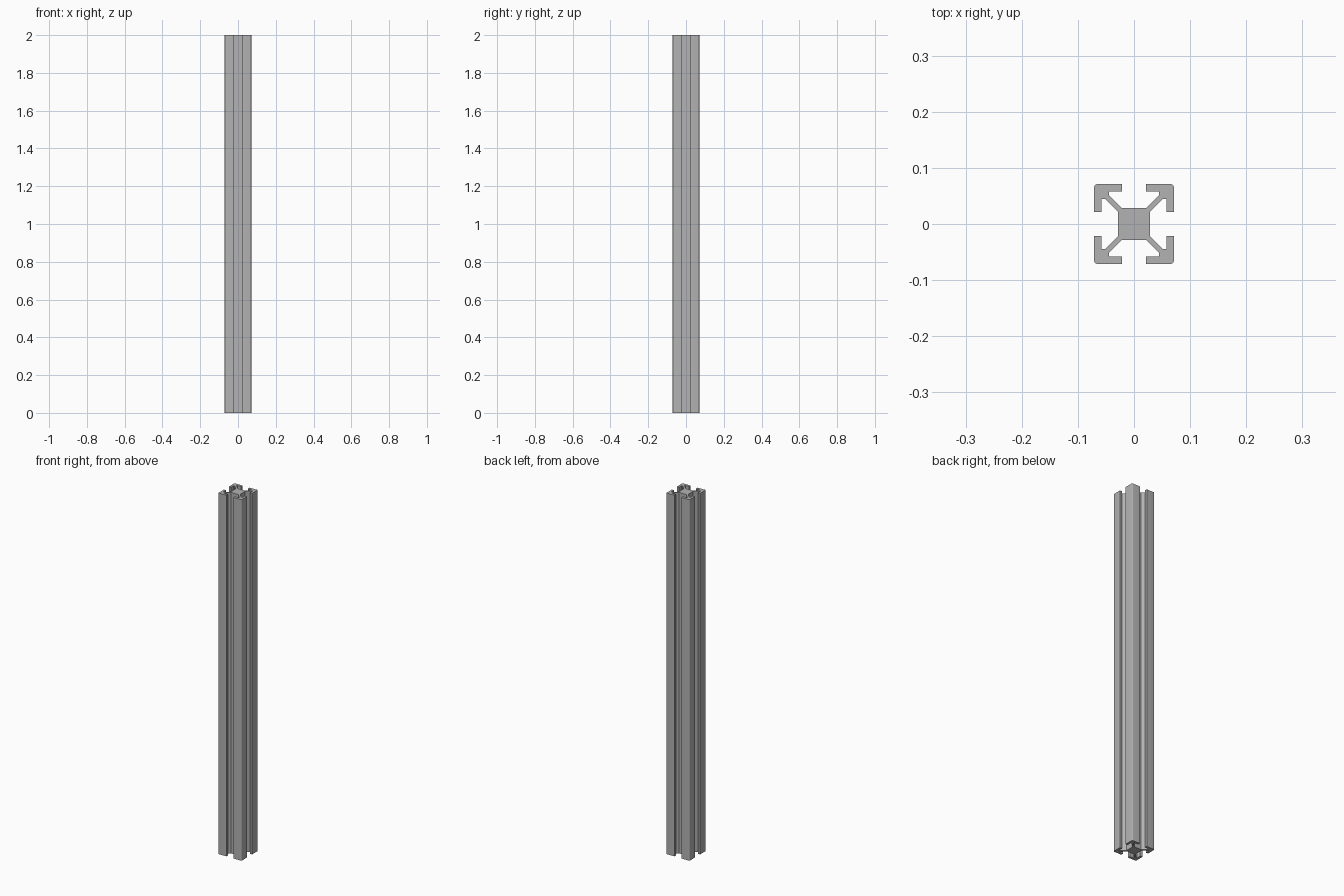
import bpy, bmesh, math
from mathutils import Matrix, Vector

cube = bpy.data.objects.get("Cube")
if cube:
    bpy.data.objects.remove(cube)

LENGTH = 2.0
HALF = 0.071      # half width of the bar
LIP = 0.0575      # inner face of the slot lips
SLOT = 0.0215     # half width of the slot opening
CORE = 0.0285     # half width of the solid core
POCKET = 0.0445   # half width of the slot pocket
RADIUS = 0.005    # outer corner rounding

# Material
aluminium = bpy.data.materials.new("aluminium_grey")
aluminium.use_nodes = True
colour = (0.45, 0.45, 0.45, 1)
aluminium.diffuse_color = colour
aluminium.node_tree.nodes["Principled BSDF"].inputs["Base Color"].default_value = colour

# One corner of the section: core, diagonal web, hooked lip, rounded edge
half_corner = [
    (CORE, SLOT),
    (CORE + POCKET - SLOT, POCKET),
    (LIP, POCKET),
    (LIP, SLOT),
    (HALF, SLOT),
]
centre = HALF - RADIUS
arc = [(centre + RADIUS * math.cos(a), centre + RADIUS * math.sin(a))
       for a in (math.radians(90 * i / 4) for i in range(5))]
corner = half_corner + arc + [(y, x) for x, y in reversed(half_corner)]

# Repeat the corner four times and extrude the section upward
bm = bmesh.new()
verts = []
for quarter in range(4):
    turn = Matrix.Rotation(math.radians(90 * quarter), 3, 'Z')
    verts += [bm.verts.new(turn @ Vector((x, y, 0))) for x, y in corner]
section = bm.faces.new(verts)
extruded = bmesh.ops.extrude_face_region(bm, geom=[section], use_keep_orig=True)
top = [g for g in extruded["geom"] if isinstance(g, bmesh.types.BMVert)]
bmesh.ops.translate(bm, verts=top, vec=(0, 0, LENGTH))
bmesh.ops.recalc_face_normals(bm, faces=bm.faces)

mesh = bpy.data.meshes.new("slotted_bar")
bm.to_mesh(mesh)
bm.free()
mesh.materials.append(aluminium)
bar = bpy.data.objects.new("slotted_bar", mesh)
bpy.context.collection.objects.link(bar)

# Smooth the rounded edges only
bpy.ops.object.select_all(action='DESELECT')
bar.select_set(True)
bpy.context.view_layer.objects.active = bar
bpy.ops.object.shade_smooth_by_angle(angle=math.radians(30))
